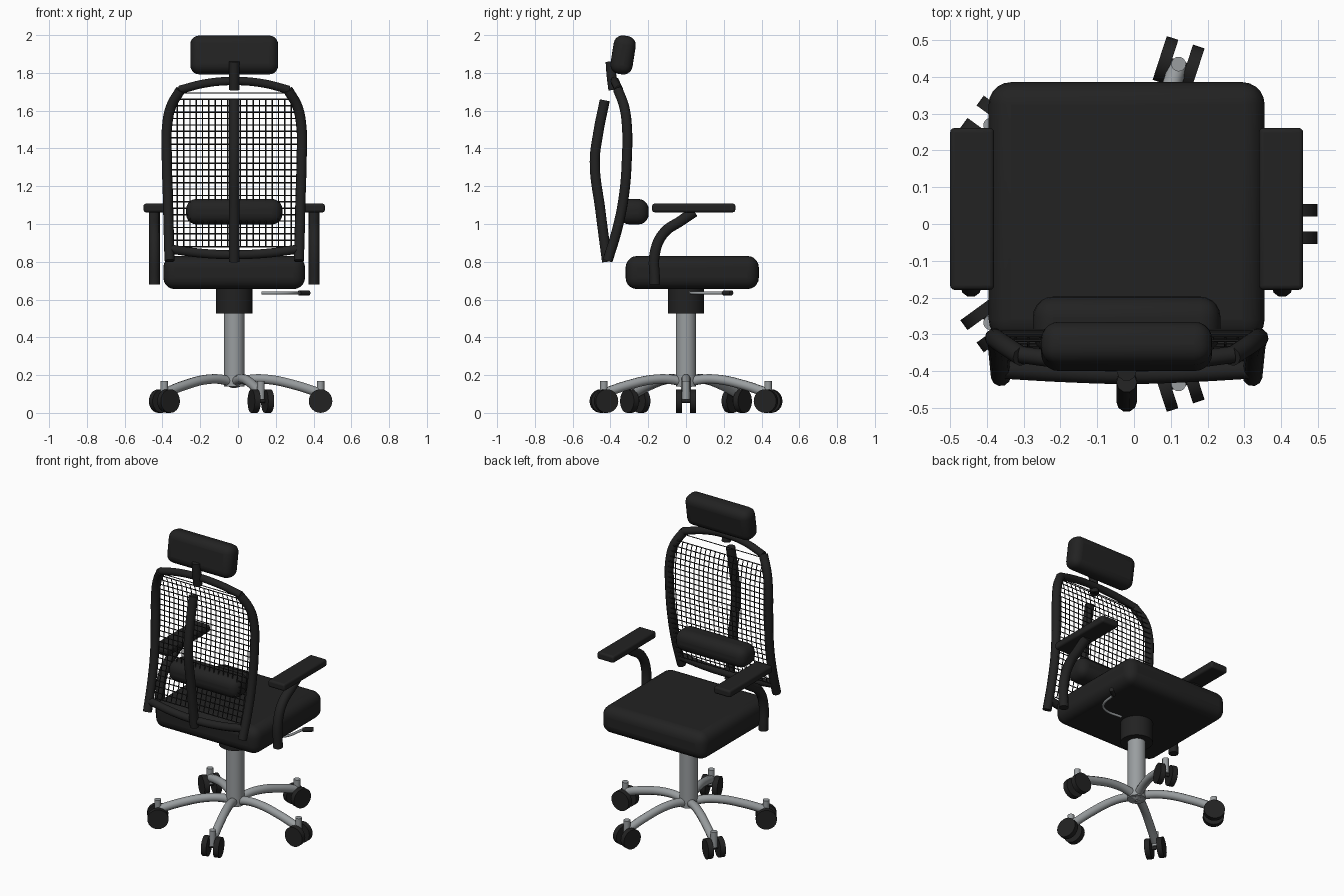
import bpy
import math
from mathutils import Vector

if "Cube" in bpy.data.objects:
    bpy.data.objects.remove(bpy.data.objects["Cube"], do_unlink=True)

CX = -0.02  # centre line of the chair


def material(name, color):
    m = bpy.data.materials.new(name)
    m.use_nodes = True
    m.diffuse_color = (*color, 1)
    bsdf = next(n for n in m.node_tree.nodes if n.type == 'BSDF_PRINCIPLED')
    bsdf.inputs["Base Color"].default_value = (*color, 1)
    return m


BLACK = material("black", (0.016, 0.016, 0.016))
METAL = material("grey metal", (0.32, 0.34, 0.35))


def finish(name, mat):
    ob = bpy.context.object
    ob.name = name
    ob.data.materials.clear()
    ob.data.materials.append(mat)
    bpy.ops.object.shade_smooth_by_angle(angle=math.radians(40))
    return ob


def padded_box(name, center, size, radius, tilt=0, segments=5):
    bpy.ops.mesh.primitive_cube_add(size=1, location=center)
    ob = bpy.context.object
    ob.scale = size
    bpy.ops.object.transform_apply(location=False, rotation=False, scale=True)
    ob.rotation_euler.x = tilt
    bev = ob.modifiers.new("round", 'BEVEL')
    bev.width, bev.segments = radius, segments
    return finish(name, BLACK)


def rod(name, a, b, radius, mat, sides=24):
    a, b = Vector(a), Vector(b)
    bpy.ops.mesh.primitive_cylinder_add(vertices=sides, radius=radius,
                                        depth=(b - a).length, location=(a + b) / 2)
    bpy.context.object.rotation_euler = (b - a).to_track_quat('Z', 'Y').to_euler()
    return finish(name, mat)


def tubes(name, paths, radius, mat, smooth=True, sides=3, steps=8):
    """Sweep a round section along one or more paths."""
    cu = bpy.data.curves.new(name, 'CURVE')
    cu.dimensions = '3D'
    cu.bevel_depth, cu.bevel_resolution = radius, sides
    cu.use_fill_caps = True
    cu.resolution_u = steps
    for pts in paths:
        sp = cu.splines.new('BEZIER' if smooth else 'POLY')
        target = sp.bezier_points if smooth else sp.points
        target.add(len(pts) - 1)
        for p, co in zip(target, pts):
            if smooth:
                p.co = co
                p.handle_left_type = p.handle_right_type = 'AUTO'
            else:
                p.co = (*co, 1)
    ob = bpy.data.objects.new(name, cu)
    bpy.context.collection.objects.link(ob)
    bpy.ops.object.select_all(action='DESELECT')
    ob.select_set(True)
    bpy.context.view_layer.objects.active = ob
    bpy.ops.object.convert(target='MESH')
    return finish(name, mat)


# Cushions
padded_box("seat", (CX, 0.033, 0.743), (0.75, 0.705, 0.175), 0.06)
padded_box("lumbar_pad", (CX, -0.275, 1.065), (0.51, 0.155, 0.135), 0.055)
padded_box("headrest", (CX, -0.333, 1.895), (0.465, 0.118, 0.205), 0.048,
           tilt=math.radians(-9))

# Gas lift
rod("lift_column", (CX, 0, 0.14), (CX, 0, 0.55), 0.054, METAL, 32)
rod("lift_sleeve", (CX, 0, 0.525), (CX, 0, 0.67), 0.096, BLACK, 32)

# Five legs with twin-wheel casters
for i in range(5):
    ang = i * math.tau / 5
    out = Vector((math.cos(ang), math.sin(ang), 0))
    side = Vector((-out.y, out.x, 0))

    def at(r, z, s=0):
        return Vector((CX, 0, z)) + out * r + side * s

    tubes(f"leg_{i + 1}", [[at(0, 0.155), at(0.07, 0.175), at(0.17, 0.178),
                            at(0.32, 0.148), at(0.455, 0.105)]], 0.026, METAL)
    rod(f"caster_stem_{i + 1}", at(0.457, 0.07), at(0.457, 0.17), 0.02, METAL, 16)
    rod(f"caster_axle_{i + 1}", at(0.457, 0.063, -0.03), at(0.457, 0.063, 0.03),
        0.01, BLACK, 12)
    for tag, s in (("a", -1), ("b", 1)):
        rod(f"caster_wheel_{i + 1}{tag}", at(0.457, 0.0625, s * 0.021),
            at(0.457, 0.0625, s * 0.054), 0.0625, BLACK, 24)

# Height lever
tubes("lever_rod", [[(0.125, 0.03, 0.635), (0.24, 0.03, 0.635),
                     (0.295, 0.07, 0.635), (0.325, 0.2, 0.635)]], 0.008, METAL)
tubes("lever_handle", [[(0.325, 0.2, 0.635), (0.375, 0.24, 0.635)]], 0.014, BLACK)

# Armrests
for tag, s in (("right", -1), ("left", 1)):
    padded_box(f"{tag}_arm_pad", (CX + s * 0.42, 0.041, 1.085), (0.12, 0.44, 0.046),
               0.012, segments=3)
    x = CX + s * 0.423
    tubes(f"{tag}_arm_support", [[(x, -0.165, 0.68), (x, -0.162, 0.86), (x, -0.115, 0.955),
                                  (x, -0.03, 1.015), (x, 0.045, 1.065)]], 0.029, BLACK)

# Back frame: (half width, y, z) up one side
SIDE = [(0.342, -0.415, 0.805), (0.347, -0.365, 0.97), (0.351, -0.33, 1.14),
        (0.357, -0.313, 1.35), (0.355, -0.313, 1.52), (0.335, -0.327, 1.62),
        (0.285, -0.36, 1.71)]
for tag, s in (("right", -1), ("left", 1)):
    tubes(f"{tag}_back_frame", [[(CX + s * w, y, z) for w, y, z in SIDE]], 0.027, BLACK)
tubes("back_top_bar", [[(CX + w, y, z) for w, y, z in
                        ((-0.29, -0.355, 1.71), (-0.15, -0.372, 1.745), (0, -0.378, 1.757),
                         (0.15, -0.372, 1.745), (0.29, -0.355, 1.71))]], 0.023, BLACK)
tubes("back_bottom_bar", [[(CX + w, y, z) for w, y, z in
                           ((-0.345, -0.395, 0.868), (-0.17, -0.405, 0.845), (0, -0.41, 0.838),
                            (0.17, -0.405, 0.845), (0.345, -0.395, 0.868))]], 0.025, BLACK)
tubes("back_spine", [[(CX, -0.418, 0.8), (CX, -0.453, 1.07), (CX, -0.483, 1.33),
                      (CX, -0.465, 1.48), (CX, -0.43, 1.655)]], 0.028, BLACK)
tubes("headrest_bracket", [[(CX, -0.385, 1.71), (CX, -0.395, 1.79), (CX, -0.4, 1.86)]],
      0.027, BLACK)
rod("headrest_joint", (CX, -0.4, 1.82), (CX, -0.34, 1.86), 0.02, BLACK, 16)


# Mesh back: two layers of thin wires following the frame
def frame_at(z):
    for (w0, y0, z0), (w1, y1, z1) in zip(SIDE, SIDE[1:]):
        if z <= z1:
            t = (z - z0) / (z1 - z0)
            return w0 + t * (w1 - w0), y0 + t * (y1 - y0)
    return SIDE[-1][:2]


LOW, HIGH, STEP = 0.88, 1.66, 0.0335
levels = [LOW + i * (HIGH - LOW) / 23 for i in range(24)]
across, upright = [], []
for z in levels:
    w, y = frame_at(z)
    across.append([(CX - w, y + 0.024, z), (CX + w, y + 0.024, z)])
for i in range(-10, 11):
    x = i * STEP
    upright.append([(CX + x, frame_at(z)[1] + 0.018, z) for z in levels
                    if abs(x) <= frame_at(z)[0]])
tubes("mesh_cross_wires", across, 0.0035, BLACK, smooth=False, sides=0)
tubes("mesh_upright_wires", upright, 0.0035, BLACK, smooth=False, sides=0)
tubes("mesh_top_wire", [[(CX - 0.29, -0.35, 1.693), (CX + 0.29, -0.35, 1.693)]],
      0.003, BLACK, smooth=False, sides=0)
